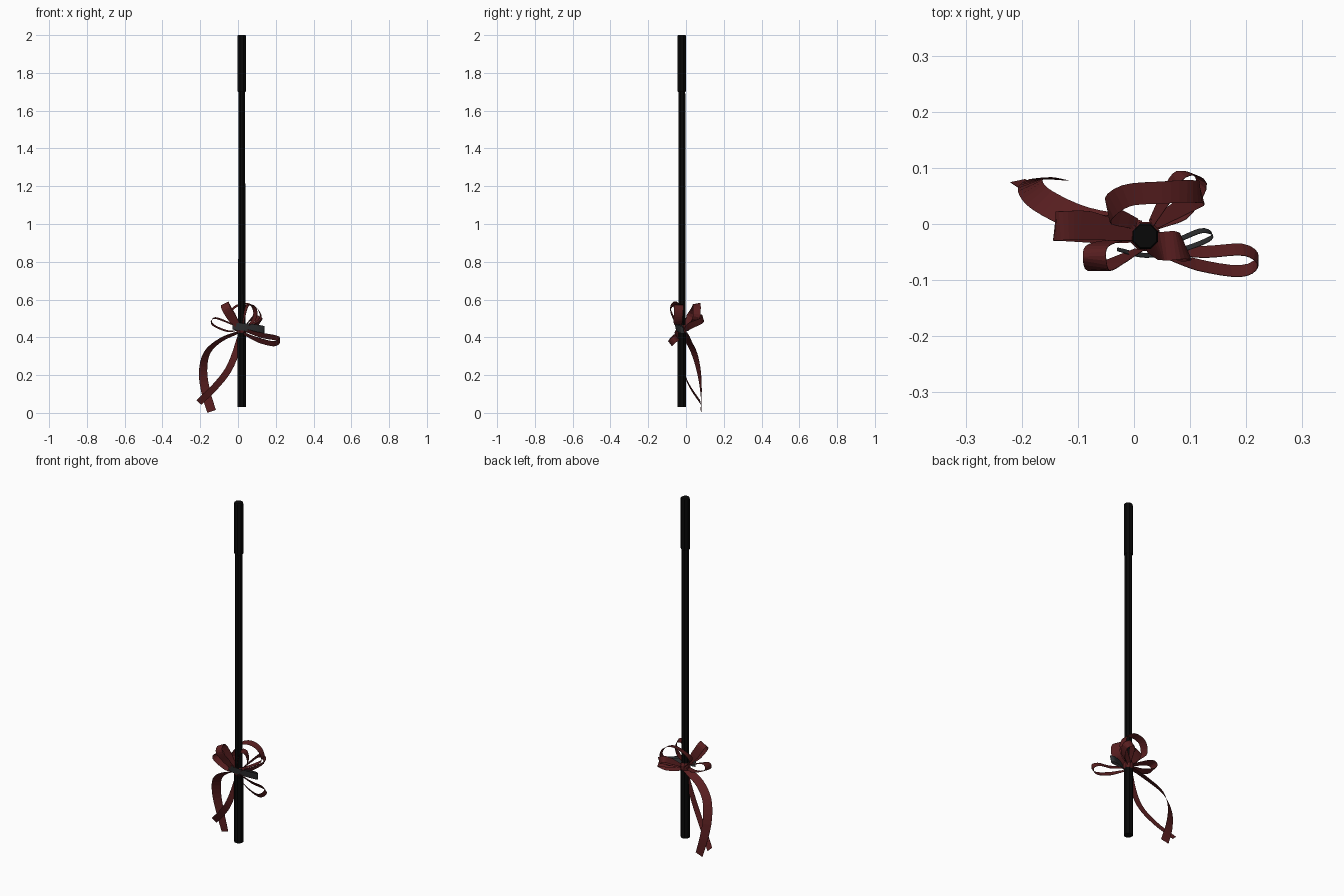
import bpy, bmesh, math
from mathutils import Vector

if "Cube" in bpy.data.objects:
    bpy.data.objects.remove(bpy.data.objects["Cube"])


def material(name, rgb):
    m = bpy.data.materials.new(name)
    m.diffuse_color = (*rgb, 1)
    m.use_nodes = True
    m.node_tree.nodes["Principled BSDF"].inputs["Base Color"].default_value = m.diffuse_color
    return m


BLACK = material("black", (0.0025, 0.0025, 0.0025))
RED = material("dark red", (0.1, 0.0135, 0.0145))
GREY = material("charcoal grey", (0.03, 0.032, 0.034))
CX, CY = 0.02, -0.022      # pole axis


def finish(name, bm, mat):
    me = bpy.data.meshes.new(name)
    bm.to_mesh(me)
    bm.free()
    me.materials.append(mat)
    ob = bpy.data.objects.new(name, me)
    bpy.context.collection.objects.link(ob)
    return ob


def tube(name, rings, mat, sides=8):
    """Turned solid around the pole axis from (radius, z) rings."""
    bm = bmesh.new()
    loops = []
    for r, z in rings:
        loops.append([bm.verts.new((CX + r * math.cos(math.tau * (i + .5) / sides),
                                    CY + r * math.sin(math.tau * (i + .5) / sides), z))
                      for i in range(sides)])
    for a, b in zip(loops, loops[1:]):
        for i in range(sides):
            j = (i + 1) % sides
            bm.faces.new((a[i], a[j], b[j], b[i]))
    bm.faces.new(loops[0][::-1])
    bm.faces.new(loops[-1])
    return finish(name, bm, mat)


def spline(pts, steps=4):
    """Catmull-Rom curve through the points."""
    p = [Vector(q) for q in pts]
    p = [p[0] * 2 - p[1]] + p + [p[-1] * 2 - p[-2]]
    out = []
    for i in range(1, len(p) - 2):
        a, b, c, d = p[i - 1:i + 3]
        for k in range(steps):
            t = k / steps
            out.append(0.5 * (2 * b + (c - a) * t + (2 * a - 5 * b + 4 * c - d) * t * t
                              + (3 * b - a - 3 * c + d) * t ** 3))
    return out + [p[-2]]


def ribbon(name, pts, side, width, mat=RED, side_end=None, pinch=(0.5, 0.5)):
    """Flat band along a path; side is the direction of its width."""
    path = spline(pts)
    s0, s1 = Vector(side), Vector(side_end or side)
    n = len(path) - 1
    bm = bmesh.new()
    rows = []
    for i, p in enumerate(path):
        t = i / n
        tan = (path[min(i + 1, n)] - path[max(i - 1, 0)]).normalized()
        s = s0.normalized().lerp(s1.normalized(), t)
        s = (s - tan * s.dot(tan)).normalized()
        k = min(1, pinch[0] + t * 3, pinch[1] + (1 - t) * 3)
        rows.append((bm.verts.new(p - s * width * k / 2), bm.verts.new(p + s * width * k / 2)))
    for (a, b), (c, d) in zip(rows, rows[1:]):
        bm.faces.new((a, b, d, c))
    ob = finish(name, bm, mat)
    mod = ob.modifiers.new("thickness", "SOLIDIFY")
    mod.thickness, mod.offset = 0.001, 0
    return ob


# Pole with a thicker grip
tube("pole", [(0.0245, 0.03), (0.0245, 0.42), (0.0205, 0.46), (0.0195, 1.71)], BLACK)
tube("grip", [(0.022, 1.70), (0.0245, 1.704), (0.0245, 1.995), (0.022, 2.0)], BLACK)

# Knot of the bow
tube("knot", [(0.02, 0.415), (0.028, 0.43), (0.028, 0.45), (0.02, 0.465)], RED)

# Bow loops
ribbon("loop_right", [(.03, -.045, .44), (.12, -.05, .412), (.195, -.046, .398), (.221, -.066, .385),
                      (.19, -.084, .366), (.11, -.072, .385), (.03, -.045, .42)], (0, -.6, .8), .034)
ribbon("loop_left", [(.01, -.02, .45), (-.08, -.003, .49), (-.125, -.003, .502), (-.141, -.004, .482),
                     (-.12, -.005, .458), (-.05, -.01, .432), (.01, -.02, .44)], (.1, 1, .15), .052)
ribbon("loop_upper_left", [(.01, -.03, .45), (-.035, -.03, .515), (-.066, -.04, .568), (-.07, -.063, .578),
                           (-.062, -.083, .55), (-.03, -.065, .5), (.01, -.045, .45)], (.85, 0, .45), .046)
ribbon("loop_upper_right", [(.02, -.04, .45), (.033, -.04, .53), (.05, -.04, .568), (.078, -.038, .565),
                            (.092, -.04, .53), (.078, -.042, .485), (.03, -.035, .45)], (.4, -.9, 0), .052)
ribbon("loop_back_top", [(.005, 0, .45), (-.045, .022, .51), (-.015, .05, .562), (.05, .056, .578),
                         (.105, .058, .548), (.115, .05, .495), (.035, 0, .45)], (-.2, 1, .2), .04)
ribbon("loop_back_right", [(.03, 0, .45), (.058, .05, .485), (.08, .085, .505), (.105, .089, .495),
                           (.12, .07, .482), (.09, .02, .46), (.04, -.005, .44)], (.5, -.2, .8), .036)

# Hanging tails
ribbon("tail_outer", [(.01, -.01, .43), (-.09, .008, .387), (-.163, .042, .32), (-.185, .068, .22),
                      (-.17, .08, .11), (-.14, .08, .008)], (.1, 1, -.35), .048,
       side_end=(1, -.1, .1), pinch=(.7, 1))
ribbon("tail_inner", [(.015, -.015, .43), (-.005, -.022, .34), (-.05, -.015, .23), (-.12, .02, .14),
                      (-.207, .077, .055)], (.8, -.2, 0), .036,
       side_end=(.6, .2, -.7), pinch=(.5, 1))

# Grey strap looped in front of the pole
ribbon("grey_strap", [(-.03, -.045, .457), (.02, -.056, .455), (.08, -.047, .45), (.128, -.03, .442),
                      (.138, -.018, .44), (.12, -.012, .441), (.08, -.028, .447), (.03, -.05, .45)],
       (.05, -.2, 1), .04, GREY, pinch=(.8, .8))
